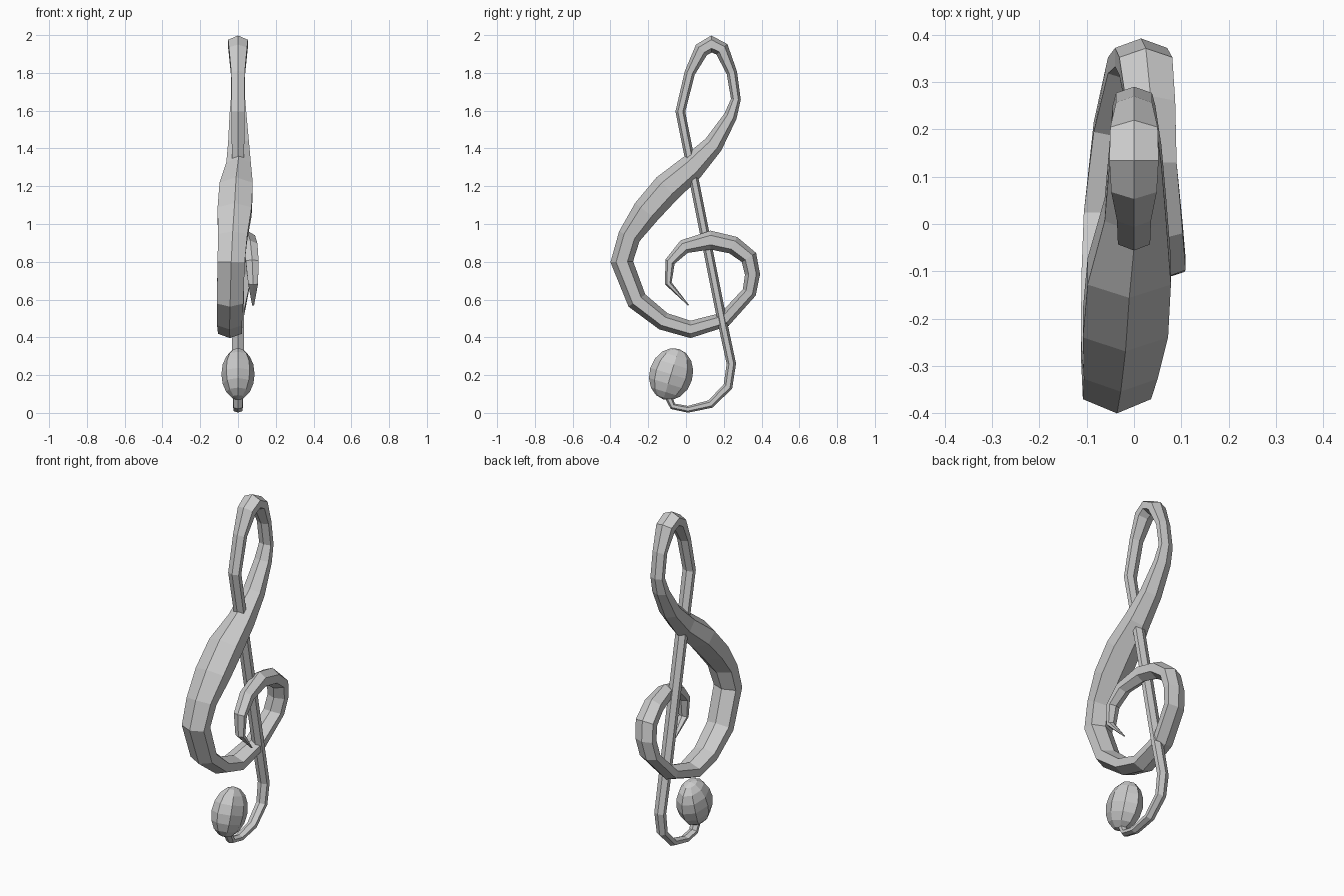
import bpy, bmesh, math
from mathutils import Vector, Matrix

# each row: y, z, x offset, half width in the sheet plane, half thickness in x
scroll = [
    (0.013, 0.57, 0.08, 0.003, 0.005), (-0.093, 0.685, 0.08, 0.018, 0.026),
    (-0.085, 0.80, 0.075, 0.027, 0.034), (-0.01, 0.88, 0.065, 0.038, 0.038),
    (0.13, 0.915, 0.048, 0.05, 0.042), (0.25, 0.888, 0.035, 0.048, 0.052),
    (0.333, 0.823, 0.025, 0.045, 0.056), (0.352, 0.733, 0.015, 0.04, 0.055),
    (0.335, 0.638, 0.0, 0.038, 0.055), (0.205, 0.495, -0.03, 0.04, 0.055),
    (0.024, 0.442, -0.043, 0.046, 0.063), (-0.12, 0.485, -0.045, 0.048, 0.066),
    (-0.26, 0.595, -0.042, 0.055, 0.07), (-0.34, 0.80, -0.036, 0.06, 0.072),
    (-0.30, 0.935, -0.028, 0.06, 0.078), (-0.21, 1.065, -0.018, 0.075, 0.09),
    (-0.10, 1.19, -0.01, 0.08, 0.088), (0.03, 1.30, 0.003, 0.07, 0.065),
]
stem = [
    (0.145, 1.42, 0.003, 0.052, 0.055), (0.235, 1.57, 0.0, 0.035, 0.045),
    (0.264, 1.66, 0.0, 0.026, 0.038), (0.243, 1.80, 0.0, 0.028, 0.038),
    (0.19, 1.925, 0.0, 0.04, 0.05), (0.135, 1.953, 0.0, 0.045, 0.052),
    (0.082, 1.922, 0.0, 0.04, 0.048), (0.02, 1.80, 0.0, 0.028, 0.036),
    (-0.03, 1.595, 0.0, 0.026, 0.034), (0.045, 1.22, 0.0, 0.025, 0.032),
    (0.195, 0.47, 0.0, 0.025, 0.032), (0.24, 0.26, 0.0, 0.025, 0.03),
    (0.222, 0.14, 0.0, 0.025, 0.028), (0.13, 0.047, 0.0, 0.022, 0.026),
    (0.01, 0.019, 0.0, 0.018, 0.024), (-0.07, 0.035, 0.0, 0.018, 0.024),
    (-0.10, 0.10, 0.0, 0.02, 0.025),
]
# six-sided section: (across the stroke, through the thickness)
SECTION = [(1, 0), (0.5, 1), (-0.5, 1), (-1, 0), (-0.5, -1), (0.5, -1)]


def finish(bm, name):
    bmesh.ops.recalc_face_normals(bm, faces=bm.faces)
    mesh = bpy.data.meshes.new(name)
    bm.to_mesh(mesh)
    bm.free()
    obj = bpy.data.objects.new(name, mesh)
    bpy.context.collection.objects.link(obj)
    return obj


def sweep(path, name):
    bm = bmesh.new()
    pts = [Vector((0, p[0], p[1])) for p in path]
    rings = []
    for i, (y, z, x, w, h) in enumerate(path):
        dirs = []
        if i > 0:
            dirs.append((pts[i] - pts[i - 1]).normalized())
        if i < len(pts) - 1:
            dirs.append((pts[i + 1] - pts[i]).normalized())
        t = sum(dirs, Vector()).normalized()
        side = Vector((0, t.z, -t.y))
        rings.append([bm.verts.new(pts[i] + side * (w * a) + Vector((x + h * b, 0, 0)))
                      for a, b in SECTION])
    n = len(SECTION)
    for r, s in zip(rings, rings[1:]):
        for k in range(n):
            bm.faces.new((r[k], r[(k + 1) % n], s[(k + 1) % n], s[k]))
    bm.faces.new(rings[0])
    bm.faces.new(rings[-1])
    return finish(bm, name)


# one continuous tapering stroke: spiral, bowl, top loop, stem and hook
sweep(scroll + stem, "clef_stroke")

# tilted faceted ball at the end of the hook
bm = bmesh.new()
bmesh.ops.create_uvsphere(
    bm, u_segments=8, v_segments=8, radius=1,
    matrix=Matrix.Translation((0, -0.079, 0.205))
    @ Matrix.Rotation(math.radians(-17), 4, 'X')
    @ Matrix.Diagonal((0.088, 0.115, 0.14, 1)))
finish(bm, "end_ball")
